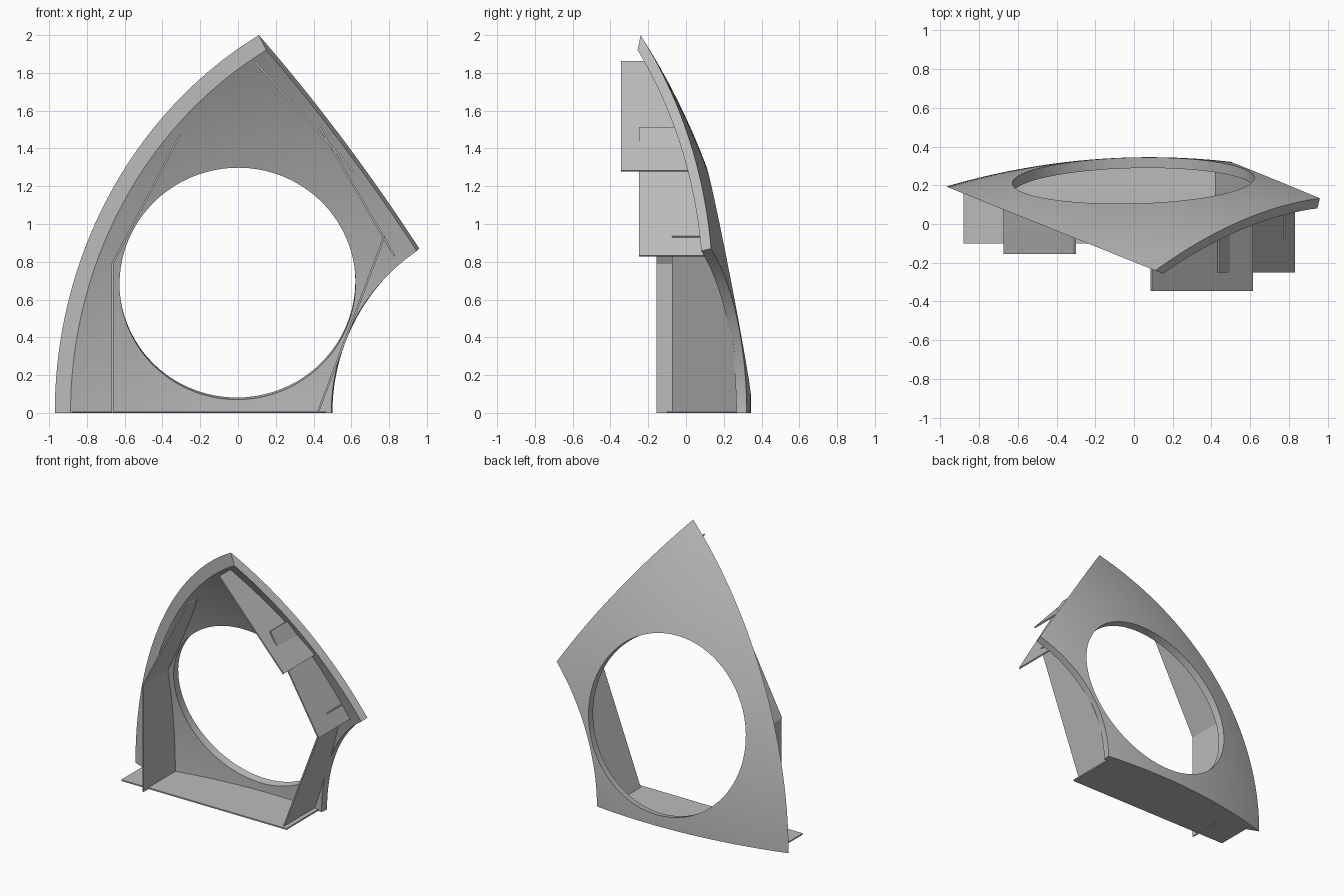
import bpy, bmesh, math
from mathutils import Vector

if "Cube" in bpy.data.objects:
    bpy.data.objects.remove(bpy.data.objects["Cube"], do_unlink=True)

CENTRE = Vector((0.08, -3.365, 0))      # centre of the dome sphere
R_OUT, R_IN = 3.71, 3.655
N, ROWS = 32, 8                         # samples per side, rows from hole to rim

grey = bpy.data.materials.new("plain grey")
grey.use_nodes = True
grey.diffuse_color = (0.5, 0.5, 0.5, 1)
grey.node_tree.nodes["Principled BSDF"].inputs["Base Color"].default_value = (0.5, 0.5, 0.5, 1)


def finish(name, bm, smooth=False):
    bmesh.ops.recalc_face_normals(bm, faces=bm.faces)
    mesh = bpy.data.meshes.new(name)
    bm.to_mesh(mesh)
    bm.free()
    mesh.materials.append(grey)
    ob = bpy.data.objects.new(name, mesh)
    bpy.context.collection.objects.link(ob)
    if smooth:
        bpy.ops.object.select_all(action='DESELECT')
        ob.select_set(True)
        bpy.context.view_layer.objects.active = ob
        bpy.ops.object.shade_smooth_by_angle(angle=math.radians(30))


def on_sphere(x, z, r):
    """Point on the sphere, relative to its centre, from front coordinates."""
    x -= CENTRE.x
    return Vector((x, math.sqrt(r * r - x * x - z * z), z))


# Corners of the panel on the outer sphere
low_left = on_sphere(-0.97, 0, R_OUT)
low_right = on_sphere(0.50, 0, R_OUT)
side = on_sphere(0.96, 0.87, R_OUT)
apex = on_sphere(0.11, 2.0, R_OUT)

# Upright plane that trims the left side
along = Vector((apex.x - low_left.x, apex.y - low_left.y, 0)).normalized()
foot = low_left - along * low_left.dot(along)


def left_edge(z, r):
    return foot - along * math.sqrt(r * r - foot.length_squared - z * z) + Vector((0, 0, z))


def boundary(r, top):
    """Closed outline of the panel on the sphere of radius r."""
    k = r / R_OUT
    start, tip = left_edge(0, r), left_edge(top, r)
    pts = []
    for i in range(N):                                   # bottom
        x = start.x + (low_right.x * k - start.x) * i / N
        pts.append(on_sphere(x + CENTRE.x, 0, r))
    for i in range(N):                                   # hollow lower right side
        z = side.z * i / N
        pts.append(on_sphere(1.553 - math.sqrt(1.053 ** 2 - z * z), z, R_OUT) * k)
    for i in range(N):                                   # upper right side
        pts.append((side * k).lerp(tip, i / N).normalized() * r)
    for i in range(N):                                   # left side
        pts.append(left_edge(top * (1 - i / N), r))
    return pts


# Curved panel with a round hole
axis = on_sphere(-0.005, 0.705, R_OUT).normalized()
e1 = Vector((0, 0, 1)).cross(axis).normalized()
e2 = axis.cross(e1)
HOLE = 0.625
outer_rim = boundary(R_OUT, apex.z)
bm = bmesh.new()
skins = []
for r, rim in ((R_OUT, outer_rim), (R_IN, boundary(R_IN, 1.921))):
    rows = [[] for _ in range(ROWS + 1)]
    for p, ref in zip(rim, outer_rim):
        a = math.atan2(ref.dot(e2), ref.dot(e1))
        h = axis * math.sqrt(r * r - HOLE ** 2) + (e1 * math.cos(a) + e2 * math.sin(a)) * HOLE
        for j, row in enumerate(rows):
            row.append(bm.verts.new(CENTRE + h.lerp(p, j / ROWS).normalized() * r))
    skins.append(rows)


def bridge(a, b):
    for i in range(len(a)):
        j = (i + 1) % len(a)
        bm.faces.new((a[i], a[j], b[j], b[i]))


for rows in skins:
    for j in range(ROWS):
        bridge(rows[j], rows[j + 1])
for j in (0, ROWS):
    bridge(skins[0][j], skins[1][j])
finish("curved_panel", bm, smooth=True)


def plate(name, start, end, front, thick=0.01, steps=16):
    """Flat board running between two (x, z) points, its back fitted to the panel."""
    a, b = Vector((start[0], 0, start[1])), Vector((end[0], 0, end[1]))
    d = (b - a).normalized()
    off = Vector((-d.z, 0, d.x)) * thick / 2
    bm = bmesh.new()
    rings = []
    for i in range(steps + 1):
        p = a.lerp(b, i / steps)
        back = CENTRE.y + on_sphere(p.x, p.z, R_IN + 0.01).y
        rings.append([bm.verts.new((q.x, y, q.z)) for q, y in
                      ((p - off, front), (p + off, front), (p + off, back), (p - off, back))])
    for s, t in zip(rings, rings[1:]):
        for i in range(4):
            j = (i + 1) % 4
            bm.faces.new((s[i], s[j], t[j], t[i]))
    bm.faces.new(rings[0])
    bm.faces.new(rings[-1])
    finish(name, bm)


# Boards framing the inside of the hole
plate("floor_board", (-0.88, 0.006), (0.465, 0.006), -0.10)
plate("left_lower_board", (-0.665, 0.0), (-0.665, 0.79), -0.155)
plate("left_upper_board", (-0.67, 0.78), (-0.305, 1.475), -0.155)
plate("right_top_board", (0.088, 1.86), (0.61, 1.28), -0.345)
plate("right_middle_board", (0.435, 1.51), (0.828, 0.83), -0.25)
plate("right_lower_board", (0.775, 0.935), (0.425, 0.008), -0.075)
